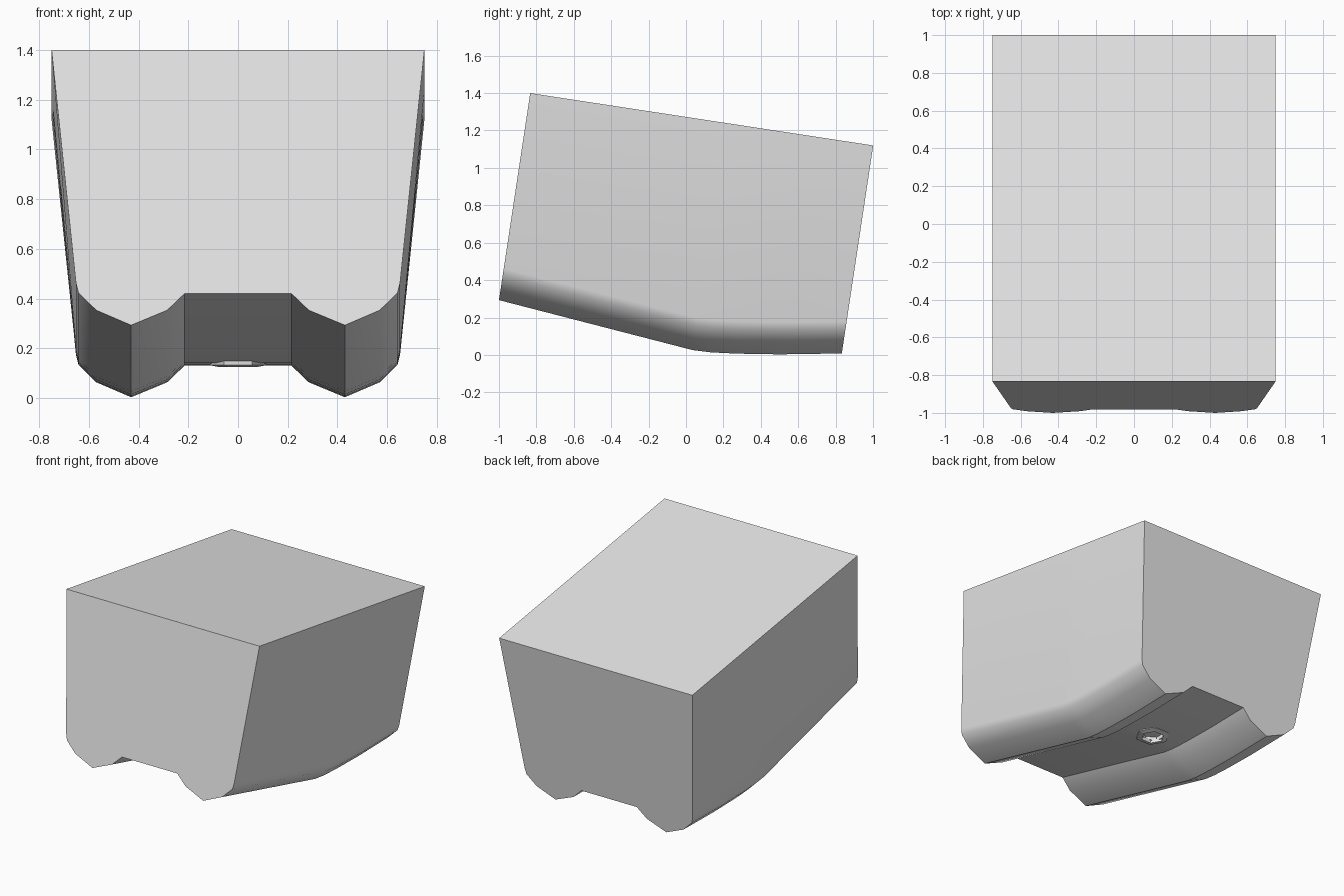
import bpy, bmesh, math
from mathutils import Matrix

default = bpy.data.objects.get("Cube")
if default:
    bpy.data.objects.remove(default, do_unlink=True)

grey = bpy.data.materials.new("plain_grey")
grey.use_nodes = True
grey.diffuse_color = (0.8, 0.8, 0.8, 1)
grey.node_tree.nodes["Principled BSDF"].inputs["Base Color"].default_value = (0.8, 0.8, 0.8, 1)


def make_object(name, bm):
    bmesh.ops.recalc_face_normals(bm, faces=bm.faces)
    mesh = bpy.data.meshes.new(name)
    bm.to_mesh(mesh)
    bm.free()
    mesh.materials.append(grey)
    obj = bpy.data.objects.new(name, mesh)
    bpy.context.collection.objects.link(obj)
    return obj


def smooth(obj, angle):
    bpy.ops.object.select_all(action='DESELECT')
    obj.select_set(True)
    bpy.context.view_layer.objects.active = obj
    bpy.ops.object.shade_smooth_by_angle(angle=math.radians(angle))


# Hull: a twin-runner cross-section lofted along the curved keel
LEAN = 0.151
keel = [(-1.0, 0.293), (0.035, 0.026), (0.13, 0.014), (0.27, 0.007), (0.5, 0.003), (0.833, 0.008)]
half = [(0.215, 0.127), (0.285, 0.06), (0.43, 0), (0.57, 0.06), (0.642, 0.13), (0.652, 0.17)]


def section(y, z):
    # Height from the keel up to the sloping lid, measured along the lean
    rise = (1.4 - 0.1526 * (y + 0.835) - z) / (1 + 0.1526 * LEAN)
    right = half + [(0.75, rise)]
    outline = [(-x, h) for x, h in reversed(right)] + right
    return [(x, y + LEAN * h, z + h) for x, h in outline]


bm = bmesh.new()
rings = [[bm.verts.new(p) for p in section(y, z)] for y, z in keel]
count = len(rings[0])
for a, b in zip(rings, rings[1:]):
    for i in range(count - 1):
        bm.faces.new((a[i], a[i + 1], b[i + 1], b[i]))
bm.faces.new(rings[0])
bm.faces.new(rings[-1])
# One flat lid across all sections
bm.faces.new([r[0] for r in rings] + [r[-1] for r in reversed(rings)])
hull = make_object("hull", bm)

# Hexagonal socket sunk into the channel floor
SOCKET = (0, 0.19)
bm = bmesh.new()
bmesh.ops.create_cone(bm, cap_ends=True, segments=6, radius1=0.075, radius2=0.075, depth=0.1,
                      matrix=Matrix.Translation((*SOCKET, 0.115)))
cutter = make_object("socket_cutter", bm)
cutter.hide_render = True
cut = hull.modifiers.new("socket", 'BOOLEAN')
cut.operation = 'DIFFERENCE'
cut.solver = 'EXACT'
cut.object = cutter
bpy.context.view_layer.objects.active = hull
bpy.ops.object.modifier_apply(modifier=cut.name)
bpy.data.objects.remove(cutter, do_unlink=True)
smooth(hull, 35)

# Shallow hexagonal collar around the socket
bm = bmesh.new()
loops = []
for radius, z in [(0.115, 0.15), (0.113, 0.132), (0.075, 0.124), (0.075, 0.15)]:
    loops.append([bm.verts.new((SOCKET[0] + radius * math.cos(k * math.pi / 3),
                                SOCKET[1] + radius * math.sin(k * math.pi / 3), z))
                  for k in range(6)])
for a, b in zip(loops, loops[1:] + loops[:1]):
    for k in range(6):
        bm.faces.new((a[k], a[(k + 1) % 6], b[(k + 1) % 6], b[k]))
make_object("socket_collar", bm)
